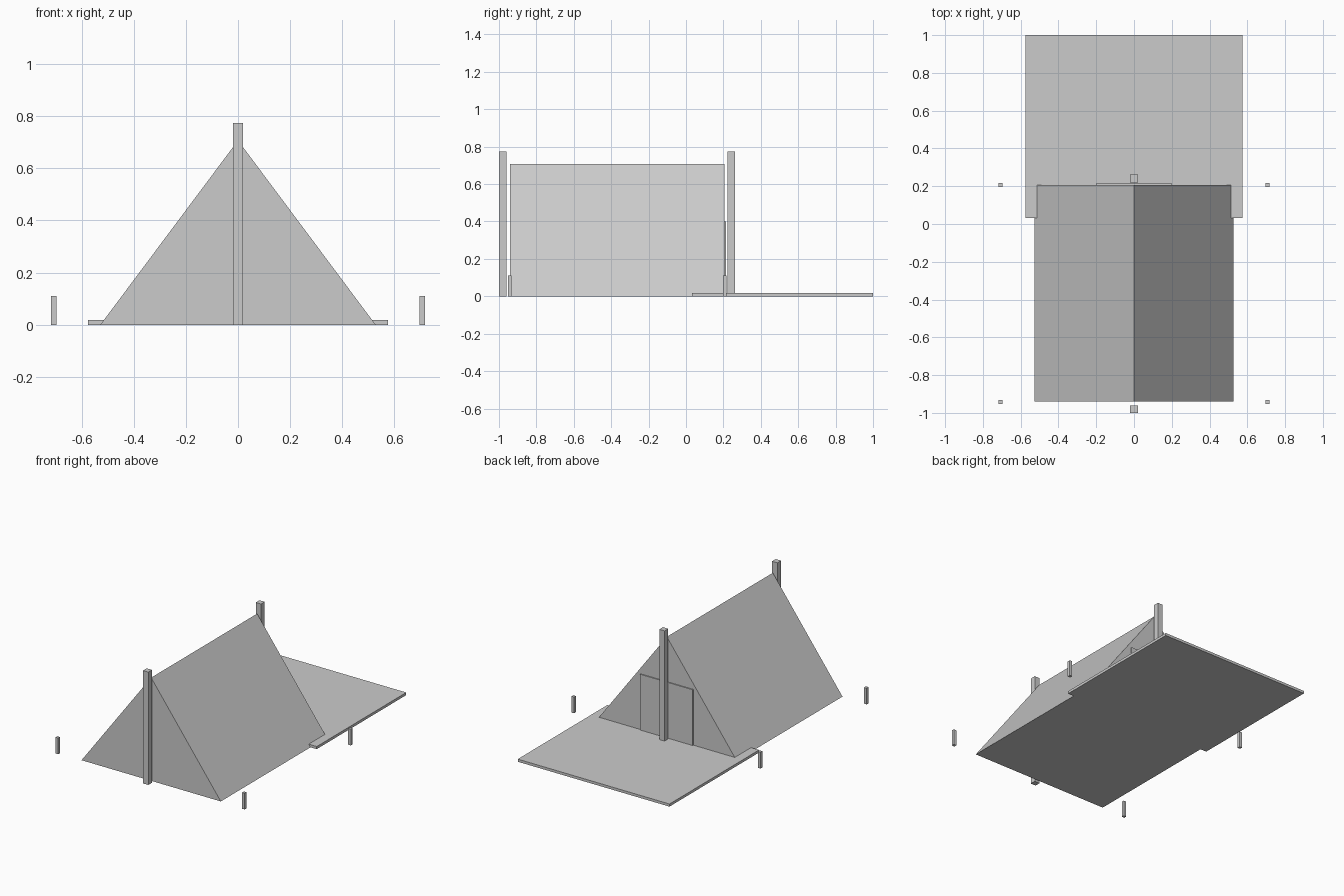
import bpy
import bmesh

if "Cube" in bpy.data.objects:
    bpy.data.objects.remove(bpy.data.objects["Cube"])

GREY = (0.6, 0.6, 0.6, 1)
canvas = bpy.data.materials.new("plain_grey")
canvas.use_nodes = True
canvas.diffuse_color = GREY
canvas.node_tree.nodes["Principled BSDF"].inputs["Base Color"].default_value = GREY


def add_object(name, bm):
    bmesh.ops.recalc_face_normals(bm, faces=bm.faces)
    mesh = bpy.data.meshes.new(name)
    bm.to_mesh(mesh)
    bm.free()
    mesh.materials.append(canvas)
    obj = bpy.data.objects.new(name, mesh)
    bpy.context.collection.objects.link(obj)


def extrude_profile(name, profile, y0, y1):
    """Sweep an (x, z) outline along y."""
    bm = bmesh.new()
    face = bm.faces.new([bm.verts.new((x, y0, z)) for x, z in profile])
    swept = bmesh.ops.extrude_face_region(bm, geom=[face])["geom"]
    verts = [v for v in swept if isinstance(v, bmesh.types.BMVert)]
    bmesh.ops.translate(bm, verts=verts, vec=(0, y1 - y0, 0))
    add_object(name, bm)


def box(name, x, half_width, y0, y1, height):
    a, b = x - half_width, x + half_width
    extrude_profile(name, [(a, 0), (b, 0), (b, height), (a, height)], y0, y1)


# Tent body and its door panel
extrude_profile("tent_body", [(-0.528, 0), (0.528, 0), (0, 0.707)], -0.94, 0.207)
box("door_panel", 0, 0.2, 0.205, 0.214, 0.4)

# Ground mat in front of the door
box("ground_mat", 0, 0.575, 0.031, 1.0, 0.018)

# Upright poles at both ends
box("front_pole", 0, 0.02, -1.0, -0.96, 0.773)
box("back_pole", 0, 0.02, 0.221, 0.261, 0.773)

# Four corner pegs
for side, x in (("right", -0.707), ("left", 0.707)):
    for end, y in (("front", -0.942), ("back", 0.207)):
        box(f"{end}_{side}_peg", x, 0.01, y - 0.01, y + 0.01, 0.111)
